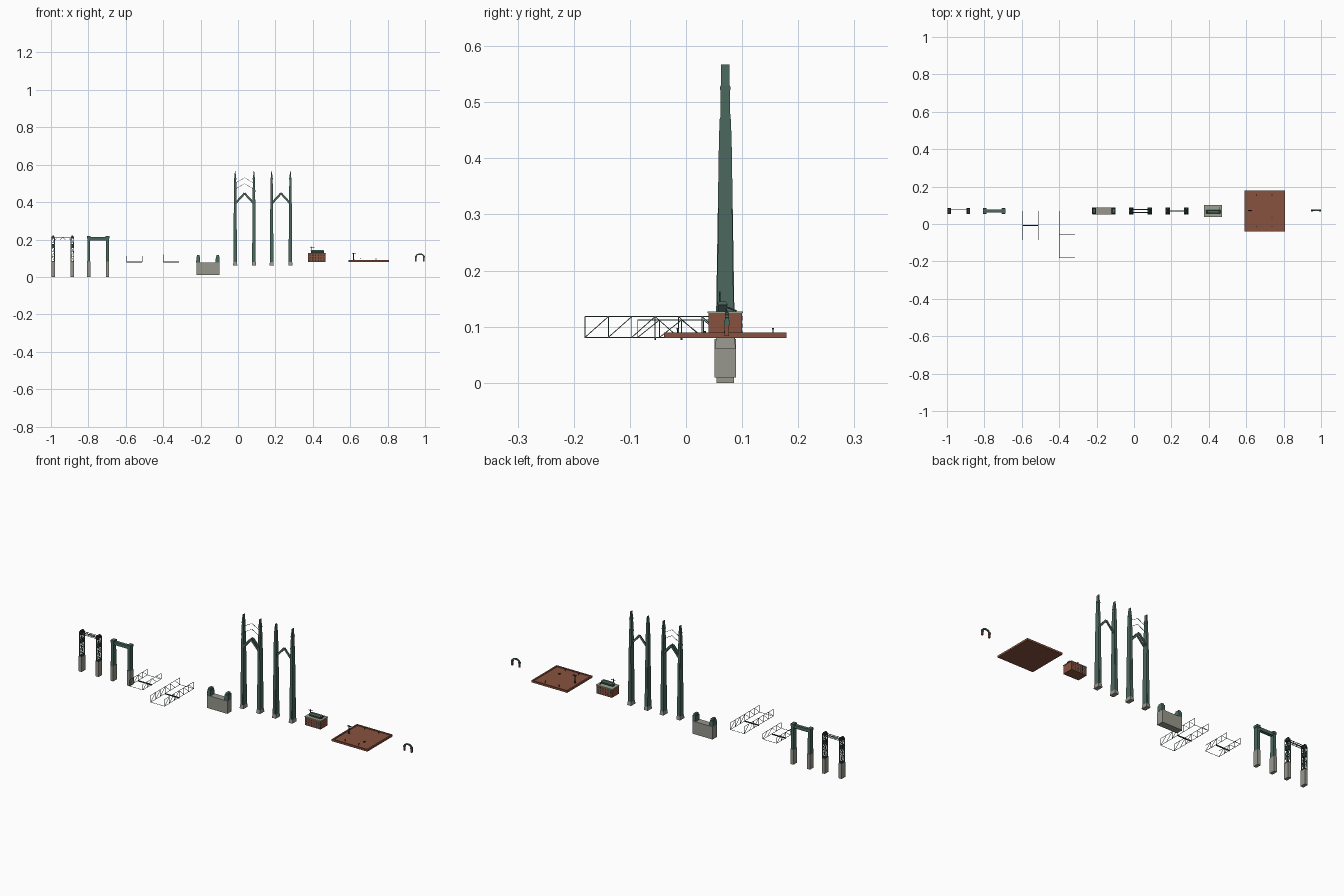
import bpy, bmesh, math
from mathutils import Vector, Matrix

if "Cube" in bpy.data.objects:
    bpy.data.objects.remove(bpy.data.objects["Cube"])


def material(name, c):
    m = bpy.data.materials.new(name)
    m.diffuse_color = (*c, 1)
    m.use_nodes = True
    m.node_tree.nodes["Principled BSDF"].inputs["Base Color"].default_value = m.diffuse_color
    return m


CONCRETE = material("concrete", (0.31, 0.31, 0.27))
STEEL = material("green_steel", (0.07, 0.14, 0.11))
DARK = material("dark_steel", (0.025, 0.035, 0.035))
BRICK = material("brick", (0.25, 0.085, 0.05))
ROOF = material("roof", (0.32, 0.36, 0.27))
YC = 0.07


class Part:
    """Collects simple solids and turns them into one named object."""

    def __init__(self, name, mat):
        self.name, self.mat, self.bm = name, mat, bmesh.new()

    def box(self, x, y, z, w, d, h, tw=1.0, td=1.0):
        # z is the underside; tw and td taper the top
        vs = bmesh.ops.create_cube(self.bm, size=1)["verts"]
        for v in vs:
            top = v.co.z > 0
            v.co = Vector((x + v.co.x * w * (tw if top else 1),
                           y + v.co.y * d * (td if top else 1),
                           z + (h if top else 0)))
        return self

    def bar(self, a, b, t, t2=None):
        a, b = Vector(a), Vector(b)
        m = (Matrix.Translation((a + b) / 2)
             @ (b - a).to_track_quat('Z', 'Y').to_matrix().to_4x4()
             @ Matrix.Diagonal((t, t2 or t, (b - a).length, 1)))
        bmesh.ops.create_cube(self.bm, size=1, matrix=m)
        return self

    def done(self):
        me = bpy.data.meshes.new(self.name)
        self.bm.to_mesh(me)
        self.bm.free()
        me.materials.append(self.mat)
        bpy.context.collection.objects.link(bpy.data.objects.new(self.name, me))


# Lattice bent on concrete piers
pier, lat, caps = Part("lattice_bent_piers", CONCRETE), Part("lattice_bent", STEEL), Part("lattice_bent_caps", DARK)
LX = (-0.988, -0.886)
for x in LX:
    pier.box(x, YC, 0, 0.018, 0.031, 0.082)
    caps.box(x, YC, 0.082, 0.018, 0.029, 0.004)
    caps.box(x, YC, 0.155, 0.013, 0.022, 0.02)
    caps.box(x, YC, 0.205, 0.016, 0.026, 0.01).box(x, YC, 0.215, 0.01, 0.02, 0.006)
    hw, hd = 0.007, 0.012
    for sx in (-1, 1):
        for sy in (-1, 1):
            lat.bar((x + sx * hw, YC + sy * hd, 0.084), (x + sx * hw, YC + sy * hd, 0.208), 0.003)
    for i in range(5):
        z0, z1 = 0.086 + i * 0.024, 0.086 + (i + 1) * 0.024
        s = 1 if i % 2 else -1
        for k in (-1, 1):
            lat.bar((x - s * hw, YC + k * hd, z0), (x + s * hw, YC + k * hd, z1), 0.0018)
            lat.bar((x + k * hw, YC - s * hd, z0), (x + k * hw, YC + s * hd, z1), 0.0018)
            lat.bar((x - hw, YC + k * hd, z1), (x + hw, YC + k * hd, z1), 0.0018)
            lat.bar((x + k * hw, YC - hd, z1), (x + k * hw, YC + hd, z1), 0.0018)
# top strut of the lattice bent
for y in (YC - 0.006, YC + 0.006):
    for z in (0.2, 0.212):
        lat.bar((LX[0], y, z), (LX[1], y, z), 0.002)
    for i in range(8):
        xa = LX[0] + (LX[1] - LX[0]) * i / 8
        zz = (0.2, 0.212) if i % 2 else (0.212, 0.2)
        lat.bar((xa, y, zz[0]), (xa + 0.01275, y, zz[1]), 0.0014)
for p in (pier, lat, caps):
    p.done()

# Solid portal bent on concrete piers
pier, frame = Part("portal_piers", CONCRETE), Part("portal_frame", STEEL)
for x in (-0.798, -0.698):
    pier.box(x, YC, 0, 0.018, 0.031, 0.082)
    frame.box(x, YC, 0.082, 0.016, 0.026, 0.126, 0.95, 0.9)
    frame.box(x, YC, 0.206, 0.02, 0.027, 0.013)
frame.box(-0.748, YC, 0.196, 0.1, 0.017, 0.017)
pier.done()
frame.done()


# Deck truss spans
def truss(name, x0, x1, y0, y1, z0, z1, n):
    p, f = Part(name, STEEL), Part(name + "_floor_beam", DARK)
    t = 0.0015
    step = (y1 - y0) / n
    for x in (x0, x1):
        for z in (z0, z1):
            p.bar((x, y0, z), (x, y1, z), t)
        for i in range(n + 1):
            p.bar((x, y0 + i * step, z0), (x, y0 + i * step, z1), t)
        for i in range(n):
            a, b = (z0, z1) if i < n / 2 else (z1, z0)
            p.bar((x, y0 + i * step, a), (x, y0 + (i + 1) * step, b), t)
    for i in (0, n):
        p.bar((x0, y0 + i * step, z0), (x1, y0 + i * step, z0), t)
    f.box((x0 + x1) / 2, (y0 + y1) / 2, z0 - 0.005, x1 - x0, 0.003, 0.006)
    p.done()
    f.done()


truss("short_truss", -0.595, -0.512, -0.086, 0.07, 0.081, 0.112, 4)
truss("long_truss", -0.399, -0.316, -0.18, 0.07, 0.081, 0.118, 6)

# Concrete pier block with tower stubs
Part("pier_block", CONCRETE).box(-0.161, YC, 0.009, 0.122, 0.038, 0.069).done()
stub = Part("tower_stubs", STEEL)
for x in (-0.213, -0.109):
    stub.box(x, YC, 0.078, 0.021, 0.034, 0.03, 0.92, 0.92)
    stub.box(x, YC, 0.108, 0.015, 0.026, 0.009, 0.9, 0.9)
stub.done()


# Tall suspension towers with chevron bracing
def tower(name, xc, ornate):
    base, leg, br = (Part(name + "_bases", CONCRETE), Part(name + "_legs", STEEL),
                     Part(name + "_chevrons", STEEL))
    for s in (-1, 1):
        x = xc + s * 0.05
        base.box(x, YC, 0.06, 0.023, 0.038, 0.02, 0.85, 0.85)
        leg.box(x, YC, 0.08, 0.019, 0.031, 0.39, 0.72, 0.65)
        leg.box(x, YC, 0.08, 0.012, 0.034, 0.37, 0.8, 0.65)   # raised rib
        leg.box(x, YC, 0.47, 0.0125, 0.018, 0.06, 0.85, 0.9)
        leg.box(x, YC, 0.53, 0.010, 0.0155, 0.037, 0.25, 1)     # chisel tip
        leg.box(x, YC, 0.455, 0.0145, 0.021, 0.01)
        leg.box(x, YC, 0.522, 0.0125, 0.018, 0.006)
        for y in ((YC - 0.008, YC + 0.008) if ornate else (YC,)):
            br.bar((x, y, 0.392), (xc, y, 0.447), 0.005, 0.011)
        if ornate:
            for z in (0.47, 0.502):
                br.bar((x, YC, z), (xc, YC, z + 0.028), 0.0016)
    for p in (base, leg, br):
        p.done()


tower("main_tower", 0.035, True)
tower("plain_tower", 0.23, False)

# Brick building with windows, roof and rooftop cabin
HX = 0.422
Part("building_walls", BRICK).box(HX, YC, 0.08, 0.093, 0.06, 0.044).done()
Part("building_roof", ROOF).box(HX, YC, 0.124, 0.097, 0.063, 0.003).done()
win = Part("building_windows", DARK)
for row in range(3):
    for i in range(6):
        win.box(HX - 0.0375 + i * 0.015, YC, 0.085 + row * 0.013, 0.006, 0.0606, 0.008)
win.done()
Part("building_cabin", DARK).box(HX + 0.002, YC - 0.005, 0.127, 0.07, 0.016, 0.012).done()
Part("building_cabin_roof", STEEL).box(HX + 0.002, YC - 0.005, 0.139, 0.076, 0.02, 0.006, 0.8, 0.6).done()
mast = Part("building_mast", DARK)
mast.bar((0.395, 0.06, 0.145), (0.395, 0.06, 0.163), 0.003)
mast.bar((0.384, 0.06, 0.157), (0.408, 0.06, 0.157), 0.002)
mast.bar((0.456, 0.055, 0.142), (0.456, 0.09, 0.128), 0.003)
mast.done()

# Brick plaza with low rim, a lamp and small posts
PX, PW, PD = 0.698, 0.216, 0.218
rim = Part("plaza", BRICK).box(PX, YC, 0.08, PW, PD, 0.006)
for s in (-1, 1):
    rim.box(PX + s * (PW / 2 - 0.004), YC, 0.08, 0.008, PD, 0.01)
    rim.box(PX, YC + s * (PD / 2 - 0.004), 0.08, PW, 0.008, 0.01)
rim.done()
lamp = Part("plaza_lamp", DARK)
lamp.box(0.618, YC + 0.002, 0.086, 0.008, 0.008, 0.006).box(0.618, YC + 0.002, 0.09, 0.004, 0.004, 0.038)
lamp.box(0.62, YC + 0.002, 0.124, 0.022, 0.004, 0.005)
lamp.done()
posts = Part("plaza_posts", DARK)
for x in (0.655, 0.738):
    for y in (-0.015, 0.155):
        posts.box(x, y, 0.086, 0.002, 0.002, 0.01).box(x, y, 0.095, 0.004, 0.004, 0.003)
posts.box(0.738, 0.033, 0.086, 0.006, 0.006, 0.006)
posts.done()

# Small gateway arch
feet, arch = Part("gate_feet", BRICK), Part("gate_arch", STEEL)
for x in (0.951, 0.994):
    feet.box(x, YC + 0.003, 0.083, 0.008, 0.008, 0.02)
    arch.box(x, YC + 0.003, 0.103, 0.01, 0.01, 0.008)
pts = [Vector((0.9725 - 0.0215 * math.cos(math.pi * i / 8), YC + 0.003,
               0.109 + 0.013 * math.sin(math.pi * i / 8))) for i in range(9)]
for a, b in zip(pts, pts[1:]):
    arch.bar(a, b, 0.007, 0.007)
feet.done()
arch.done()
